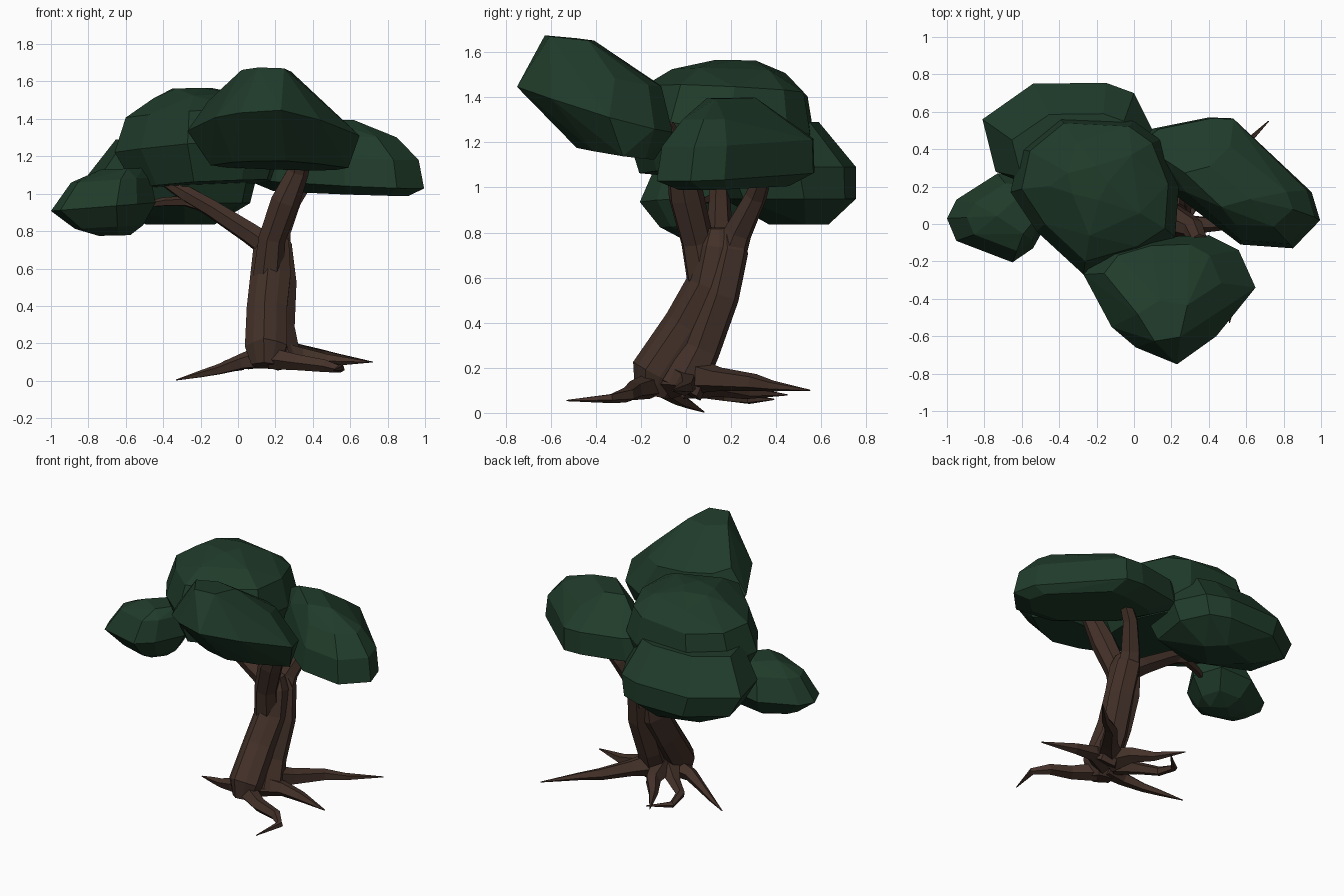
import bpy, bmesh, math
from mathutils import Vector


def material(name, colour):
    m = bpy.data.materials.new(name)
    m.diffuse_color = (*colour, 1)
    return m


BARK = material("dark_bark", (0.057, 0.031, 0.022))
LEAF = material("deep_green", (0.014, 0.044, 0.023))


def finish(name, bm, mat):
    bmesh.ops.recalc_face_normals(bm, faces=bm.faces)
    me = bpy.data.meshes.new(name)
    bm.to_mesh(me)
    bm.free()
    me.materials.append(mat)
    bpy.context.collection.objects.link(bpy.data.objects.new(name, me))


def limb(name, path, sides=6, groove=1.0):
    """Tapered faceted tube; path points are (x, y, z, radius)."""
    bm = bmesh.new()
    pts = [Vector(p[:3]) for p in path]
    rings, side = [], None
    for i, p in enumerate(pts):
        d = (pts[min(i + 1, len(pts) - 1)] - pts[max(i - 1, 0)]).normalized()
        if side is None:
            side = d.orthogonal()
        side = (side - d * side.dot(d)).normalized()
        up = d.cross(side)
        ring = []
        for k in range(sides):
            a = math.tau * k / sides
            r = path[i][3] * (groove if k % 2 else 1)
            ring.append(bm.verts.new(p + r * (math.cos(a) * side + math.sin(a) * up)))
        rings.append(ring)
    for a, b in zip(rings, rings[1:]):
        for k in range(sides):
            n = (k + 1) % sides
            bm.faces.new((a[k], a[n], b[n], b[k]))
    bm.faces.new(rings[0])
    bm.faces.new(rings[-1])
    finish(name, bm, BARK)


def foliage(name, outline, centre, tilt, tiers):
    """Faceted clump: plan outline repeated at tiers (z, sx, sy, dx, dy), then hulled."""
    bm = bmesh.new()
    cx, cy = centre
    for i, (z, sx, sy, dx, dy) in enumerate(tiers):
        # small tiers use fewer corners to keep the facets large
        for x, y in (outline if max(sx, sy) > 0.6 else outline[i % 2::2]):
            ox, oy = (x - cx) * sx + dx, (y - cy) * sy + dy
            bm.verts.new((cx + ox, cy + oy, z + sy * (tilt[0] * ox + tilt[1] * oy)))
    res = bmesh.ops.convex_hull(bm, input=bm.verts)
    junk = {v for v in res["geom_interior"] + res["geom_unused"]
            if isinstance(v, bmesh.types.BMVert)}
    bmesh.ops.delete(bm, geom=list(junk), context='VERTS')
    bmesh.ops.dissolve_limit(bm, angle_limit=math.radians(5), verts=bm.verts, edges=bm.edges)
    finish(name, bm, LEAF)


# trunk
limb("trunk", [(0.15, -0.15, 0.08, 0.08), (0.155, -0.13, 0.17, 0.12), (0.16, 0.01, 0.38, 0.115),
               (0.18, 0.11, 0.56, 0.115), (0.185, 0.14, 0.74, 0.10), (0.19, 0.14, 0.82, 0.06)], 10, 0.88)
limb("trunk_ridge", [(0.24, -0.02, 0.10, 0.10), (0.22, 0.07, 0.28, 0.085), (0.23, 0.155, 0.52, 0.085),
                     (0.21, 0.20, 0.72, 0.08), (0.20, 0.19, 0.80, 0.05)], 6)

# branches
limb("front_branch", [(0.16, 0.09, 0.56, 0.085), (0.18, 0.05, 0.76, 0.075), (0.25, 0.0, 0.96, 0.08),
                      (0.32, -0.03, 1.12, 0.06), (0.35, -0.10, 1.27, 0.05)], 7)
limb("right_branch", [(0.20, 0.18, 0.66, 0.08), (0.22, 0.23, 0.80, 0.065), (0.29, 0.31, 0.96, 0.05),
                      (0.39, 0.36, 1.10, 0.035)])
limb("left_branch", [(0.19, 0.14, 0.70, 0.07), (0.06, 0.15, 0.79, 0.06), (-0.14, 0.15, 0.92, 0.05),
                     (-0.28, 0.15, 1.00, 0.045), (-0.38, 0.15, 1.06, 0.03)])
limb("left_twig", [(-0.14, 0.15, 0.92, 0.035), (-0.28, 0.16, 0.96, 0.03), (-0.40, 0.12, 0.955, 0.025),
                   (-0.50, 0.08, 0.94, 0.015)], 5)

# roots
limb("left_root", [(0.15, -0.08, 0.13, 0.07), (0.02, -0.08, 0.10, 0.045), (-0.10, -0.03, 0.06, 0.03),
                   (-0.20, 0.02, 0.035, 0.02), (-0.33, 0.08, 0.004, 0.003)], 5)
limb("front_root", [(0.18, -0.15, 0.12, 0.06), (0.32, -0.23, 0.10, 0.045), (0.47, -0.26, 0.08, 0.035),
                    (0.55, -0.33, 0.065, 0.022), (0.51, -0.53, 0.055, 0.003)], 5)
limb("right_root", [(0.20, -0.05, 0.14, 0.08), (0.34, 0.0, 0.13, 0.05), (0.48, 0.0, 0.11, 0.035),
                    (0.70, -0.06, 0.10, 0.004)], 5)
limb("long_root", [(0.20, 0.0, 0.17, 0.09), (0.32, 0.14, 0.15, 0.055), (0.44, 0.30, 0.135, 0.04),
                   (0.55, 0.38, 0.12, 0.025), (0.72, 0.55, 0.10, 0.003)], 5)
limb("back_root", [(0.18, 0.0, 0.14, 0.08), (0.14, 0.16, 0.12, 0.05), (0.06, 0.27, 0.09, 0.03),
                   (-0.04, 0.45, 0.08, 0.003)], 5)
limb("curled_root", [(0.14, -0.02, 0.13, 0.07), (0.03, 0.08, 0.10, 0.04), (-0.07, 0.16, 0.08, 0.03),
                     (-0.09, 0.28, 0.06, 0.022), (0.03, 0.39, 0.06, 0.003)], 5)

# foliage clumps
foliage("front_foliage",
        [(-0.16, -0.14), (0.10, -0.07), (0.40, -0.06), (0.56, -0.14), (0.65, -0.34),
         (0.44, -0.60), (0.23, -0.75), (0.01, -0.66), (-0.12, -0.55), (-0.27, -0.27)],
        (0.2, -0.4), (-0.05, -0.28),
        [(1.165, 0.8, 0.5, 0.03, 0.09), (1.35, 1, 1, 0, 0), (1.51, 0.68, 0.74, -0.04, 0.04),
         (1.65, 0.32, 0.37, -0.03, -0.13)])
foliage("main_foliage",
        [(-0.52, -0.04), (-0.27, -0.27), (0.05, -0.18), (0.22, -0.07), (0.24, 0.20),
         (0.14, 0.45), (0.0, 0.55), (-0.40, 0.57), (-0.61, 0.40), (-0.66, 0.17)],
        (-0.2, 0.15), (0.06, -0.05),
        [(1.05, 0.8, 0.85, 0.02, 0), (1.25, 1, 1, 0, 0), (1.43, 0.87, 0.88, 0, 0.02),
         (1.52, 0.55, 0.6, 0, 0.04), (1.565, 0.25, 0.25, -0.05, 0.06)])
foliage("back_foliage",
        [(-0.81, 0.56), (-0.54, 0.75), (-0.15, 0.755), (0.0, 0.70), (0.10, 0.50),
         (0.05, 0.20), (-0.30, 0.10), (-0.74, 0.28)],
        (-0.36, 0.45), (0, 0),
        [(0.835, 0.4, 0.4, 0.05, 0.06), (0.95, 0.88, 0.9, 0.02, 0.03), (1.09, 1, 1, 0, 0),
         (1.29, 0.74, 0.72, 0.04, -0.08)])
foliage("left_foliage",
        [(-1.0, 0.03), (-0.95, -0.09), (-0.65, -0.205), (-0.54, -0.13), (-0.44, 0.05),
         (-0.50, 0.25), (-0.73, 0.27), (-0.95, 0.13)],
        (-0.72, 0.05), (0.08, 0),
        [(0.775, 0.3, 0.3, 0.06, 0), (0.82, 0.65, 0.65, 0.03, 0), (0.93, 1, 1, 0, 0),
         (1.07, 0.76, 0.76, 0.04, 0), (1.13, 0.4, 0.4, 0.1, 0)])
foliage("right_foliage",
        [(0.03, 0.46), (0.10, 0.51), (0.40, 0.57), (0.53, 0.565), (0.64, 0.40), (0.95, 0.17),
         (0.995, 0.02), (0.85, -0.13), (0.57, -0.11), (0.20, 0.17)],
        (0.58, 0.2), (-0.04, 0.03),
        [(1.0, 0.75, 0.7, 0.02, 0), (1.05, 1, 1, 0, 0), (1.20, 0.93, 0.96, 0, 0.01),
         (1.31, 0.72, 0.62, -0.03, -0.01), (1.395, 0.36, 0.32, -0.11, -0.01)])
